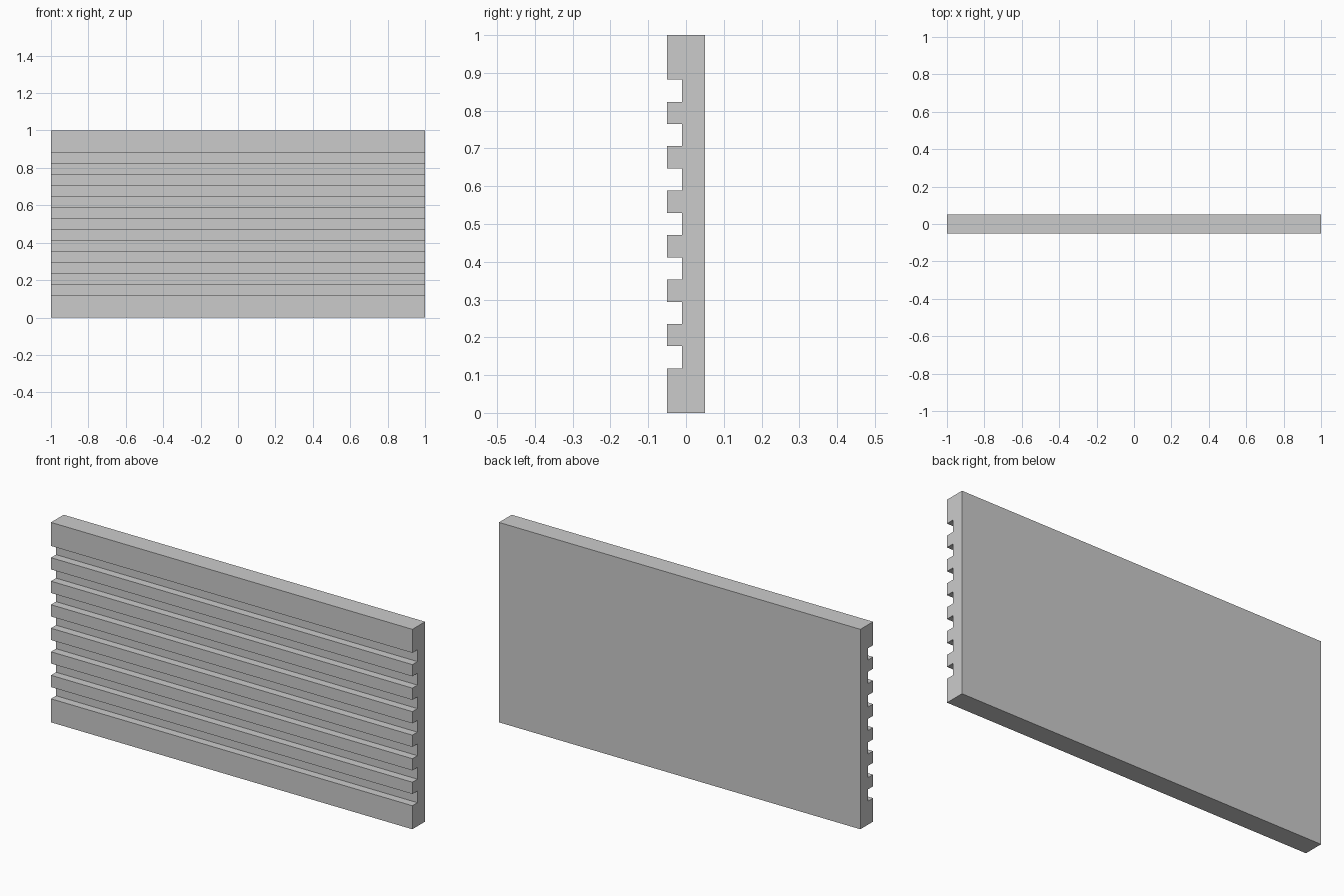
import bpy, bmesh

if "Cube" in bpy.data.objects:
    bpy.data.objects.remove(bpy.data.objects["Cube"])

LENGTH, HEIGHT = 2.0, 1.0
FRONT, BACK, GROOVE_FLOOR = -0.05, 0.05, -0.01
GROOVES = 7
STEP = HEIGHT / (2 * GROOVES + 3)   # groove height = rib height; double-height end bands

# Side profile (y, z): flat back, evenly spaced square grooves on the front
profile = [(BACK, 0), (BACK, HEIGHT), (FRONT, HEIGHT)]
for i in reversed(range(GROOVES)):
    low = (2 + 2 * i) * STEP
    high = low + STEP
    profile += [(FRONT, high), (GROOVE_FLOOR, high), (GROOVE_FLOOR, low), (FRONT, low)]
profile.append((FRONT, 0))

# Extrude the profile along the panel's length
bm = bmesh.new()
end = bm.faces.new([bm.verts.new((-LENGTH / 2, y, z)) for y, z in profile])
out = bmesh.ops.extrude_face_region(bm, geom=[end], use_keep_orig=True)
moved = [v for v in out["geom"] if isinstance(v, bmesh.types.BMVert)]
bmesh.ops.translate(bm, vec=(LENGTH, 0, 0), verts=moved)
bmesh.ops.recalc_face_normals(bm, faces=bm.faces)

mesh = bpy.data.meshes.new("grooved_panel")
bm.to_mesh(mesh)
bm.free()
panel = bpy.data.objects.new("grooved_panel", mesh)
bpy.context.collection.objects.link(panel)
